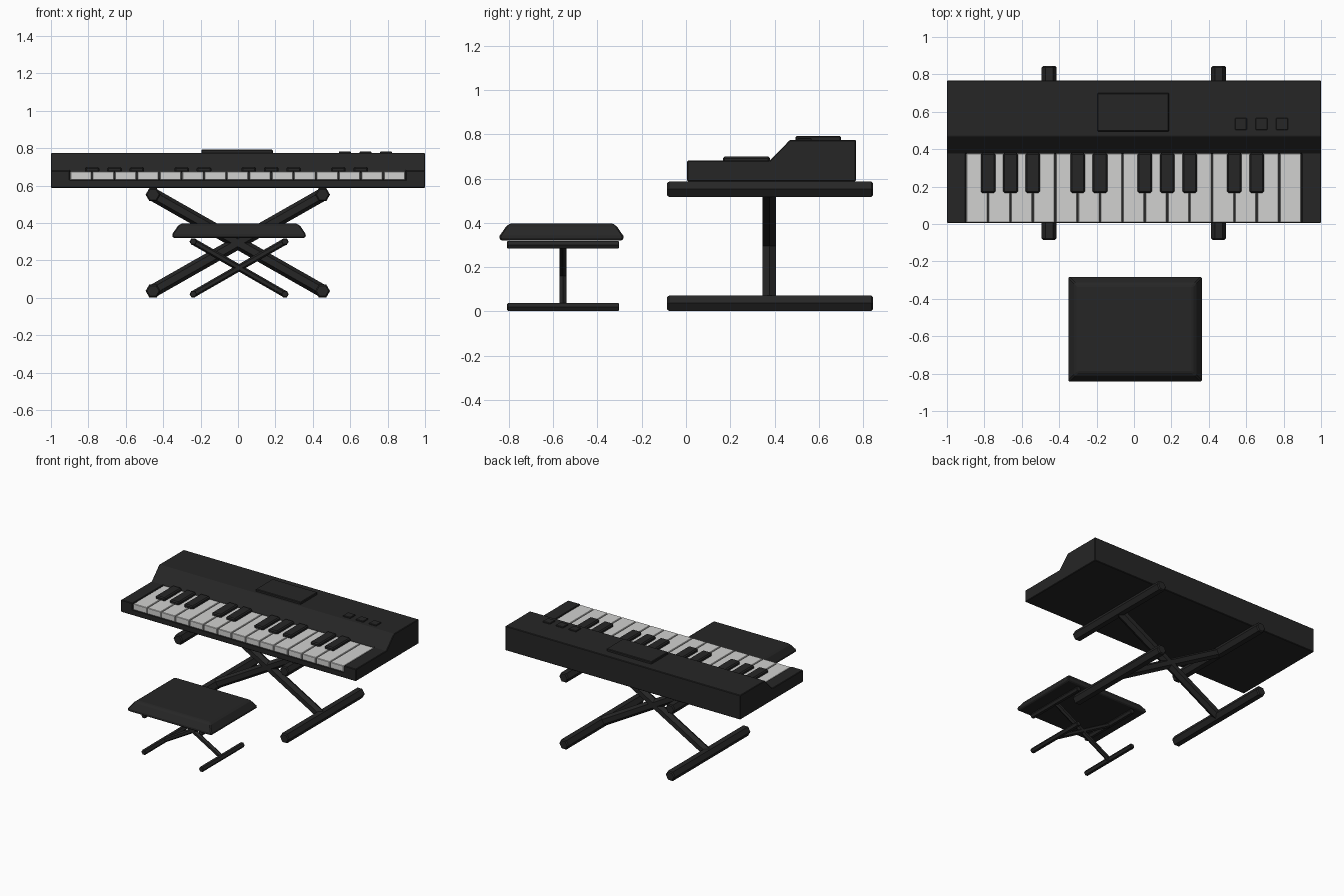
import bpy, bmesh, math
from mathutils import Vector

if "Cube" in bpy.data.objects:
    bpy.data.objects.remove(bpy.data.objects["Cube"])


def material(name, rgb):
    m = bpy.data.materials.new(name)
    m.diffuse_color = (*rgb, 1)
    m.use_nodes = True
    m.node_tree.nodes["Principled BSDF"].inputs["Base Color"].default_value = m.diffuse_color
    return m


BLACK = material("matte black", (0.019, 0.019, 0.019))
WHITE = material("key white", (0.64, 0.64, 0.63))


def finish(bm, name, mat, bevel=0.0):
    bmesh.ops.recalc_face_normals(bm, faces=bm.faces)
    me = bpy.data.meshes.new(name)
    bm.to_mesh(me)
    bm.free()
    me.materials.append(mat)
    ob = bpy.data.objects.new(name, me)
    bpy.context.collection.objects.link(ob)
    if bevel:
        add_bevel(ob, bevel)
    return ob


def add_bevel(ob, width):
    b = ob.modifiers.new("bevel", 'BEVEL')
    b.width = width
    b.segments = 1
    b.limit_method = 'ANGLE'


def loft(rings, name, mat, bevel=0.0):
    """Closed solid skinned through rings of equal point count."""
    bm = bmesh.new()
    vr = [[bm.verts.new(p) for p in r] for r in rings]
    n = len(vr[0])
    for a, b in zip(vr, vr[1:]):
        for i in range(n):
            bm.faces.new((a[i], a[(i + 1) % n], b[(i + 1) % n], b[i]))
    bm.faces.new(vr[0])
    bm.faces.new(vr[-1])
    return finish(bm, name, mat, bevel)


def rect(x0, x1, y0, y1, z, inset=0.0):
    i = inset
    return [(x0 + i, y0 + i, z), (x1 - i, y0 + i, z), (x1 - i, y1 - i, z), (x0 + i, y1 - i, z)]


def box(name, x, y, z, mat, bevel=0.0):
    return loft([rect(*x, *y, z[0]), rect(*x, *y, z[1])], name, mat, bevel)


def hex_bar(name, p, q, r, side, chamfer):
    """Six-sided bar from p to q with a corner pointing along side and chamfered ends."""
    p, q = Vector(p), Vector(q)
    d = (q - p).normalized()
    u = Vector(side)
    u = (u - d * u.dot(d)).normalized()
    v = d.cross(u)
    rings = []
    for c, k in ((p, r - chamfer), (p + d * chamfer, r), (q - d * chamfer, r), (q, r - chamfer)):
        rings.append([c + (u * math.cos(a) + v * math.sin(a)) * k
                      for a in (i * math.pi / 3 for i in range(6))])
    return loft(rings, name, BLACK)


def x_stand(name, cx, half, y0, y1, yc, z_low, z_high, r_bar, r_leg):
    for s, side in ((-1, "left"), (1, "right")):
        x = cx + s * half
        hex_bar(f"{name}_foot_{side}", (x, y0, z_low), (x, y1, z_low), r_bar, (1, 0, 0), r_bar * 0.2)
        hex_bar(f"{name}_support_{side}", (x, y0, z_high), (x, y1, z_high), r_bar, (1, 0, 0), r_bar * 0.2)
        hex_bar(f"{name}_cross_leg_{side}", (x, yc, z_low), (cx - s * half, yc, z_high),
                r_leg, (0, 0, 1), 0.003)


# keyboard case: side profile with the key bed cut out
profile = [(0.005, 0.588), (0.768, 0.588), (0.768, 0.775), (0.47, 0.775), (0.378, 0.681), (0.005, 0.681)]
case = loft([[(x, y, z) for y, z in profile] for x in (-1, 1)], "keyboard_case", BLACK)
cutter = box("key_bed_cutter", (-0.9, 0.896), (-0.1, 0.378), (0.632, 0.8), BLACK)
cutter.hide_render = True
cut = case.modifiers.new("key bed", 'BOOLEAN')
cut.operation = 'DIFFERENCE'
cut.solver = 'EXACT'
cut.object = cutter
bpy.context.view_layer.objects.active = case
bpy.ops.object.modifier_apply(modifier=cut.name)
bpy.data.objects.remove(cutter)
add_bevel(case, 0.004)

# white keys
W = 1.796 / 15
for i in range(15):
    x = -0.9 + i * W
    box(f"white_key_{i + 1}", (x + 0.003, x + W - 0.003), (0.008, 0.377), (0.631, 0.677), WHITE, 0.003)

# black keys sit on selected gaps
for k in (1, 2, 3, 5, 6, 8, 9, 10, 12, 13):
    x = -0.9 + k * W
    box(f"black_key_{k}", (x - 0.039, x + 0.039), (0.167, 0.379), (0.67, 0.7), BLACK, 0.008)

# display and buttons on the rear panel
box("display_panel", (-0.196, 0.187), (0.495, 0.7), (0.77, 0.792), BLACK, 0.004)
for i in range(3):
    x = 0.54 + i * 0.11
    box(f"button_{i + 1}", (x, x + 0.063), (0.503, 0.567), (0.77, 0.783), BLACK, 0.003)

# crossed stands for the keyboard and the bench
x_stand("stand", -0.001, 0.453, -0.085, 0.845, 0.377, 0.037, 0.552, 0.04, 0.035)
x_stand("bench", 0.006, 0.245, -0.808, -0.302, -0.556, 0.02, 0.301, 0.02, 0.018)

# padded bench seat
S = (-0.354, 0.365, -0.845, -0.28)
loft([rect(*S, 0.32, 0.008), rect(*S, 0.337, 0.0), rect(*S, 0.384, 0.032), rect(*S, 0.398, 0.052)],
     "bench_seat", BLACK, 0.006)
